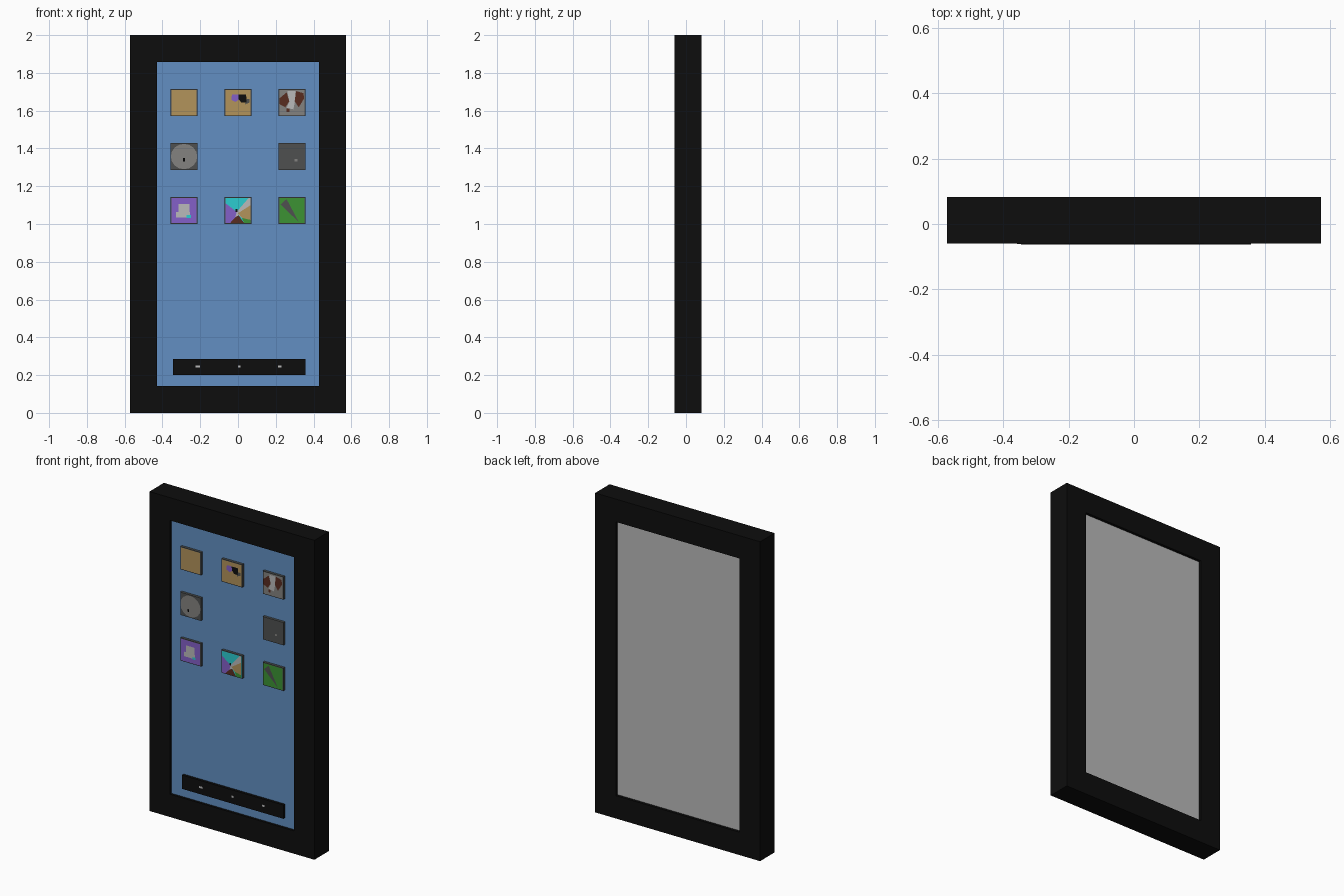
import bpy, bmesh, math

if "Cube" in bpy.data.objects:
    bpy.data.objects.remove(bpy.data.objects["Cube"])

U = 1 / 7            # frame border width, also the icon size
Y0, Y1 = -0.06, 0.083   # front and back of the frame
SCREEN_Y = -0.045
ICON_Y, DETAIL_Y, PIN_Y = -0.062, -0.064, -0.083


def material(name, rgb):
    lin = [((c / 255 + 0.055) / 1.055) ** 2.4 if c > 10 else c / 255 / 12.92 for c in rgb]
    m = bpy.data.materials.new(name)
    m.diffuse_color = (*lin, 1)
    m.use_nodes = True
    m.node_tree.nodes["Principled BSDF"].inputs["Base Color"].default_value = m.diffuse_color
    return m


MAT = {n: material(n, c) for n, c in {
    "black": (13, 13, 13), "blue": (98, 143, 194), "light grey": (186, 186, 186),
    "tan": (178, 147, 91), "purple": (132, 96, 200), "dark grey": (78, 80, 80),
    "mid grey": (132, 130, 128), "green": (60, 146, 52), "cyan": (44, 204, 208),
    "brown": (88, 44, 32)}.items()}


def finish(name, bm, *colours):
    me = bpy.data.meshes.new(name)
    bm.to_mesh(me)
    bm.free()
    for c in colours:
        me.materials.append(MAT[c])
    ob = bpy.data.objects.new(name, me)
    bpy.context.collection.objects.link(ob)
    return ob


def box(name, x0, x1, y0, y1, z0, z1, *colours):
    """Box; a second colour goes on the face towards the front."""
    bm = bmesh.new()
    bmesh.ops.create_cube(bm, size=1)
    for v in bm.verts:
        v.co = ((x0 + x1) / 2 + v.co.x * (x1 - x0),
                (y0 + y1) / 2 + v.co.y * (y1 - y0),
                (z0 + z1) / 2 + v.co.z * (z1 - z0))
    bm.normal_update()
    for f in bm.faces:
        f.material_index = int(len(colours) > 1 and f.normal.y < -0.5)
    return finish(name, bm, *colours)


def plate(name, cx, cz, pts, colour, y=DETAIL_Y, s=U / 2):
    """Flat polygon facing the front; points run -1..1 across an icon."""
    bm = bmesh.new()
    bm.faces.new([bm.verts.new((cx + u * s, y, cz + v * s)) for u, v in pts])
    return finish(name, bm, colour)


def rect(u0, u1, v0, v1):
    return [(u0, v0), (u1, v0), (u1, v1), (u0, v1)]


# Frame: rectangular ring extruded through its depth
bm = bmesh.new()
loops = []
for inset, y in ((0, Y0), (U, Y0), (U, Y1), (0, Y1)):
    hx = 4 * U - inset
    loops.append([bm.verts.new((x, y, z)) for x, z in
                  ((-hx, inset), (hx, inset), (hx, 2 - inset), (-hx, 2 - inset))])
for a, b in zip(loops, loops[1:] + loops[:1]):
    for i in range(4):
        j = (i + 1) % 4
        bm.faces.new((a[i], a[j], b[j], b[i]))
bmesh.ops.recalc_face_normals(bm, faces=bm.faces)
finish("frame", bm, "black")

# Screen: slightly recessed slab, blue in front and grey behind
box("screen", -3 * U, 3 * U, SCREEN_Y, 0.066, U, 2 - U, "light grey", "blue")

# Icon tiles: dark rim with a coloured face
COLS = (-2 * U, 0, 2 * U)
ROWS = (11.5 * U, 9.5 * U, 7.5 * U)
GRID = (("tan", "tan", "mid grey"),
        ("dark grey", None, "dark grey"),
        ("purple", "cyan", "green"))
for r, z in enumerate(ROWS):
    for c, x in enumerate(COLS):
        if GRID[r][c]:
            h = U / 2
            tag = f"{r + 1}_{c + 1}"
            box("icon_rim_" + tag, x - h, x + h, SCREEN_Y, -0.061, z - h, z + h, "dark grey")
            plate("icon_face_" + tag, x, z, rect(-.94, .94, -.94, .94), GRID[r][c], ICON_Y)

# Top middle icon: purple and black blot
x, z = COLS[1], ROWS[0]
plate("purple_blot", x, z, [(-.5, .2), (-.2, .05), (.05, .2), (.05, .6), (-.45, .6)], "purple")
plate("black_blot", x, z, [(.05, .25), (.25, 0), (.65, 0), (.6, .6), (0, .6)], "black")
plate("grey_blot", x, z, [(.5, -.15), (.85, 0), (.85, .25), (.65, .25)], "dark grey")

# Top right icon: brown patches round a pale patch
x, z = COLS[2], ROWS[0]
plate("brown_patch_left", x, z, [(-.94, -.1), (-.5, -.35), (-.2, .1), (-.4, .75), (-.94, .3)], "brown")
plate("brown_patch_right", x, z, [(.2, .1), (.5, -.35), (.9, .3), (.85, .7), (.3, .85)], "brown")
plate("pale_patch", x, z, [(-.4, -.4), (.1, -.5), (.25, .2), (.25, .85), (-.35, .85), (-.2, .1)], "light grey")
plate("brown_speck", x, z, rect(-.4, -.2, -.7, -.45), "brown")

# Dial icon: rounded grey dial with a pin in front
x, z = COLS[0], ROWS[1]
plate("dial", x, z, [(.98 * math.cos(a * math.pi / 8), .94 * math.sin(a * math.pi / 8))
                     for a in range(16)], "mid grey", -0.063)
plate("dial_pin", x, z, rect(-.08, .08, -.35, -.12), "black", PIN_Y)

# Dark icon: small speck
plate("speck", COLS[2], ROWS[1], rect(.2, .42, -.35, -.18), "mid grey")

# Purple icon: pale block figure
x, z = COLS[0], ROWS[2]
plate("pale_block_upper", x, z, rect(-.4, .4, -.1, .5), "light grey")
plate("pale_block_lower", x, z, rect(-.6, .45, -.5, -.1), "light grey")
plate("cyan_block", x, z, rect(.2, .5, -.55, -.35), "cyan", -0.065)

# Pinwheel icon: coloured wedges meeting in the middle
x, z = COLS[1], ROWS[2]
e = .94
for colour, pts in (("purple", [(-e, .55), (-e, -e), (-.7, -e), (-.1, -.1)]),
                    ("brown", [(-.6, -e), (.45, -e), (.05, -.35), (-.2, -.5)]),
                    ("green", [(.3, -.55), (.45, -e), (e, -e), (e, -.7)]),
                    ("tan", [(0, -.2), (.3, -.55), (e, -.7), (e, .4)]),
                    ("light grey", [(-.1, -.1), (0, -.2), (e, .4), (e, e), (.8, e)]),
                    ("purple", [(-.7, -e), (-.6, -e), (-.2, -.5), (-.1, -.1)]),
                    ("light grey", [(-.1, -.1), (-.2, -.5), (.05, -.35), (.3, -.55), (0, -.2)])):
    plate("pinwheel_wedge", x, z, pts, colour)
plate("pinwheel_hub", x, z, rect(-.2, -.05, -.1, .1), "black", -0.065)

# Green icon: dark spike
plate("spike", COLS[2], ROWS[2], [(-.85, .45), (.5, -.85), (-.4, .85)], "dark grey")

# Bottom bar with three marks
box("bar", -0.345, 0.357, SCREEN_Y, -0.062, 0.2, 0.286, "black")
for i, x in enumerate((-0.213, 0.007, 0.22)):
    w = (0.011, 0.006, 0.009)[i]
    plate(f"bar_mark_{i + 1}", x, 0.245, rect(-w, w, -.006, .006), "light grey", s=1)
